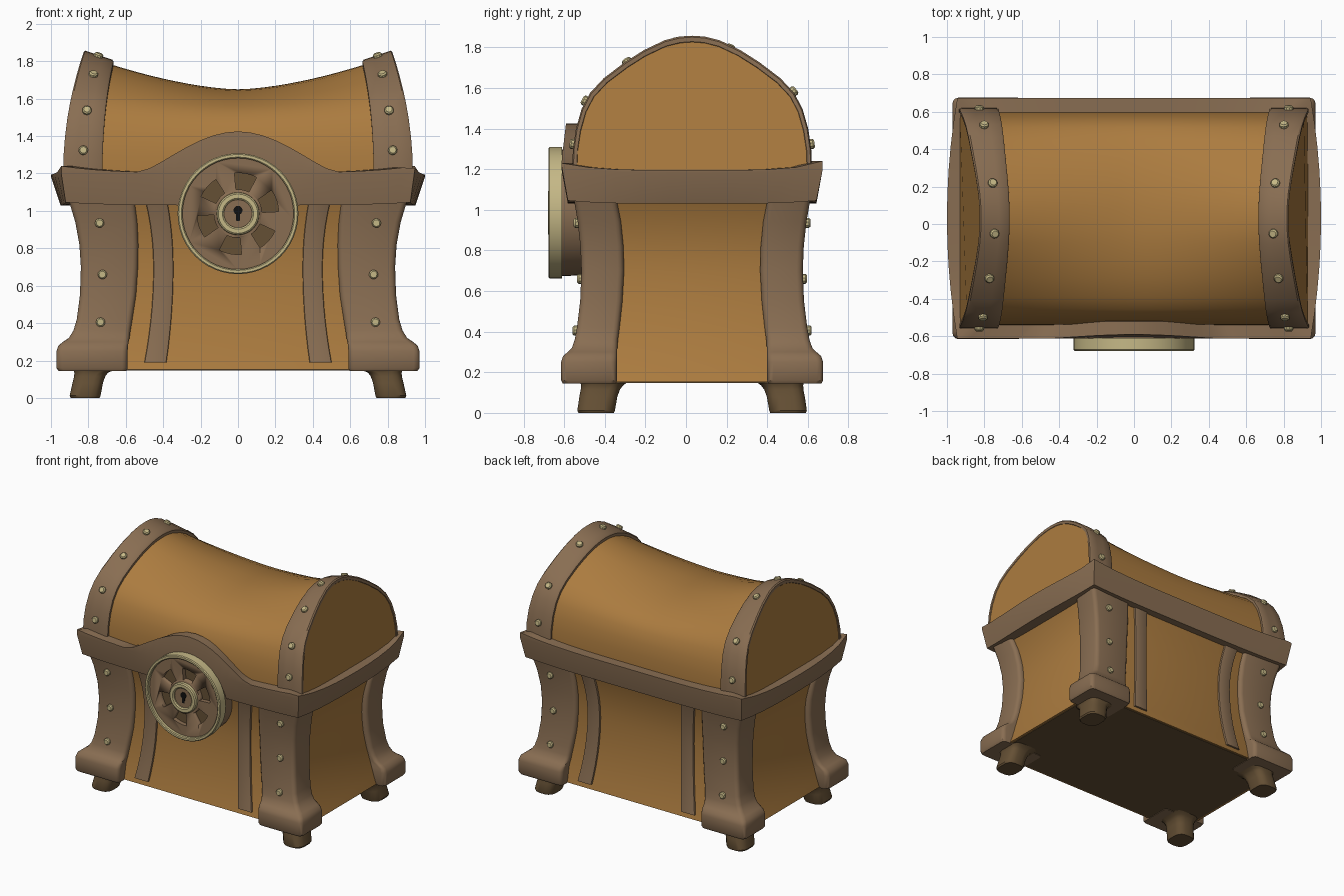
import bpy, bmesh, math
from mathutils import Vector

if "Cube" in bpy.data.objects:
    bpy.data.objects.remove(bpy.data.objects["Cube"])

CY = 0.03  # the chest body sits slightly behind the origin because the lock sticks out


def mat(name, r, g, b):
    m = bpy.data.materials.new(name)
    m.diffuse_color = (r, g, b, 1)
    m.use_nodes = True
    m.node_tree.nodes["Principled BSDF"].inputs["Base Color"].default_value = m.diffuse_color
    return m


WOOD = mat("wood", 0.41, 0.20, 0.05)
TRIM = mat("trim", 0.25, 0.155, 0.085)
DARK = mat("dark_wood", 0.13, 0.08, 0.035)
BRASS = mat("brass", 0.56, 0.48, 0.24)
BLACK = mat("black", 0.005, 0.005, 0.005)


def finish(name, bm, material, angle=35):
    bmesh.ops.recalc_face_normals(bm, faces=bm.faces)
    me = bpy.data.meshes.new(name)
    bm.to_mesh(me)
    bm.free()
    ob = bpy.data.objects.new(name, me)
    bpy.context.collection.objects.link(ob)
    me.materials.append(material)
    bpy.ops.object.select_all(action='DESELECT')
    ob.select_set(True)
    bpy.context.view_layer.objects.active = ob
    bpy.ops.object.shade_smooth_by_angle(angle=math.radians(angle))
    return ob


def skin(bm, rings, caps=True, wrap=False, closed=True):
    """Join rings of points with quads."""
    vs = [[bm.verts.new(p) for p in ring] for ring in rings]
    n = len(vs[0])
    for i in range(len(vs) if wrap else len(vs) - 1):
        a, b = vs[i], vs[(i + 1) % len(vs)]
        for j in range(n if closed else n - 1):
            k = (j + 1) % n
            bm.faces.new((a[j], a[k], b[k], b[j]))
    if caps:
        bm.faces.new(vs[0])
        bm.faces.new(vs[-1])


def rrect(z, x0, x1, y0, y1, r, sx=1, sy=1, seg=3):
    """Rounded rectangle, y measured from the chest centre."""
    pts = []
    for cx, cy, a0 in ((x1 - r, y1 - r, 0), (x0 + r, y1 - r, 90), (x0 + r, y0 + r, 180), (x1 - r, y0 + r, 270)):
        for i in range(seg + 1):
            a = math.radians(a0 + 90 * i / seg)
            pts.append((sx * (cx + r * math.cos(a)), CY + sy * (cy + r * math.sin(a)), z))
    return pts


def corners(name, sections, r, material):
    """Same loft repeated on all four corners."""
    bm = bmesh.new()
    for sx in (-1, 1):
        for sy in (-1, 1):
            skin(bm, [rrect(*s, r, sx, sy) for s in sections])
    return finish(name, bm, material)


def lathe(name, profile, material, seg=48, wrap=False):
    """Revolve (radius, y) points about the lock axis."""
    bm = bmesh.new()
    ang = [2 * math.pi * i / seg for i in range(seg)]
    skin(bm, [[(r * math.cos(a), y, LZ + r * math.sin(a)) for a in ang] for r, y in profile], not wrap, wrap)
    return finish(name, bm, material)


def prism(bm, outline, y0, y1):
    skin(bm, [[(x, y, z) for x, z in outline] for y in (y0, y1)])


# Waisted wooden body
def body_half(z):
    hx = 0.80 + (0.07 * ((z - 0.7) / 0.34) ** 2 if z > 0.7 else 0.10 * ((z - 0.7) / 0.55) ** 2)
    return hx, 0.515 + 0.6 * (hx - 0.8)


bm = bmesh.new()
rings = []
for i in range(15):
    z = 0.152 + 0.94 * i / 14
    hx, hy = body_half(z)
    rings.append(rrect(z, -hx, hx, -hy, hy, 0.02))
skin(bm, rings)
finish("body", bm, WOOD)

# Dark underside board
bm = bmesh.new()
skin(bm, [rrect(z, -0.88, 0.88, -0.56, 0.56, 0.02) for z in (0.148, 0.16)])
finish("bottom_board", bm, DARK)

# Thin upright straps on front and back
bm = bmesh.new()
for sx in (-1, 1):
    for sy in (-1, 1):
        rings = []
        for i in range(13):
            z = 0.19 + 0.88 * i / 12
            hx, hy = body_half(z)
            rings.append(rrect(z, 0.432 * hx, 0.565 * hx, hy - 0.04, hy + 0.015, 0.008, sx, sy, 2))
        skin(bm, rings)
finish("body_straps", bm, TRIM)

# Corner posts with flared bases: z, x inner, x outer, y inner, y outer
corners("corner_posts", [
    (0.145, 0.595, 0.96, 0.375, 0.637), (0.16, 0.59, 0.97, 0.37, 0.645), (0.25, 0.59, 0.97, 0.37, 0.645),
    (0.28, 0.588, 0.96, 0.37, 0.635), (0.30, 0.585, 0.935, 0.37, 0.612), (0.32, 0.58, 0.905, 0.368, 0.592),
    (0.36, 0.575, 0.88, 0.365, 0.578), (0.42, 0.565, 0.862, 0.357, 0.567), (0.55, 0.545, 0.845, 0.343, 0.551),
    (0.70, 0.535, 0.84, 0.335, 0.545), (0.82, 0.533, 0.848, 0.338, 0.55), (0.94, 0.538, 0.87, 0.35, 0.563),
    (1.04, 0.55, 0.90, 0.37, 0.58), (1.08, 0.555, 0.91, 0.375, 0.588)], 0.03, TRIM)

# Splayed stub feet
corners("feet", [
    (0.0, 0.74, 0.895, 0.385, 0.56), (0.012, 0.735, 0.90, 0.38, 0.565), (0.08, 0.722, 0.885, 0.368, 0.555),
    (0.115, 0.71, 0.876, 0.355, 0.548), (0.135, 0.695, 0.875, 0.34, 0.547), (0.15, 0.66, 0.88, 0.32, 0.55)],
    0.055, DARK)

# Rim band around the chest, bowed at the sides and humped over the lock
bm = bmesh.new()


def rim_section(t, side):
    f, q = 1 - t * t, t ** 4
    zt, zb = 1.195 + 0.035 * q, 1.03 + 0.015 * q
    if side in (0, 2):                       # front and back runs
        s = -1 if side == 0 else 1
        x = t * 0.945 * -s
        zt += 0.01
        if side == 0:
            k = (max(0, 0.53 - abs(x)) / 0.53) ** 0.75
            zt += 0.22 * k * k * (3 - 2 * k)
        return [(x * 0.975, CY + s * 0.612, zb), (x, CY + s * 0.643, min(zt, 1.2)), (x, CY + s * (0.643 - 0.12 * max(0, zt - 1.24)), zt),
                (x * 0.9, CY + s * 0.55, zt), (x * 0.9, CY + s * 0.54, zb)]
    s = 1 if side == 1 else -1               # left and right runs
    y, b = t * s, 0.055 * f
    return [(s * (0.921 + 0.5 * b), CY + y * 0.612, zb), (s * (0.945 + b), CY + y * 0.643, zt - 0.012), (s * (0.945 + b), CY + y * 0.643, zt),
            (s * 0.85, CY + y * 0.55, zt), (s * 0.85, CY + y * 0.54, zb)]


rings = []
for side, n in ((0, 28), (1, 10), (2, 28), (3, 10)):
    rings += [rim_section(-1 + 2 * i / n, side) for i in range(n)]
skin(bm, rings, caps=False, wrap=True)
finish("rim_band", bm, TRIM)

# Lid: arched section (half depth, relative height), ridge sagging towards the middle
HALF = [(.57, -.1), (.57, 0), (.566, .15), (.552, .30), (.525, .45), (.485, .57), (.42, .68), (.32, .80),
        (.23, .89), (.13, .965), (.06, .993)]
SEC = [(-y, h) for y, h in HALF] + [(0, 1)] + HALF[::-1]


def sec(t):
    i = min(int(t), len(SEC) - 2)
    f = t - i
    return [SEC[i][k] * (1 - f) + SEC[i + 1][k] * f for k in (0, 1)]


def x_end(h):
    return 0.935 - 0.11 * max(h, 0) ** 2


def x_in(h):
    return 0.725 - 0.06 * max(h, 0) ** 2


def lid_pt(t, x, off=0.0):
    y, h = sec(t)
    sag = 0.18 * (1 - min(1, abs(x) / 0.82) ** 1.6) * max(h, 0) ** 2.5
    return Vector((x, CY + y * (1 + off * 1.3), 1.2 + h * (0.63 + off) - sag))


TS = range(len(SEC))
bm = bmesh.new()
skin(bm, [[lid_pt(t, -u * (x_end(SEC[t][1]) - 0.004)) for t in TS] for u in [i / 12 - 1 for i in range(25)]])
finish("lid", bm, WOOD)

# Lid end bands
bm = bmesh.new()
for s in (-1, 1):
    rings = []
    for f, off in ((0, -0.02), (0, 0.02), (0.05, 0.028), (0.35, 0.028), (0.65, 0.028), (0.95, 0.028), (1, 0.02), (1, -0.002), (0.85, -0.02)):
        rings.append([lid_pt(t, s * (x_in(SEC[t][1]) * (1 - f) + x_end(SEC[t][1]) * f), off) for t in TS])
    skin(bm, rings, caps=False, wrap=True, closed=False)
finish("lid_bands", bm, TRIM)

# Rivets on the lid bands and corner posts
bm = bmesh.new()


def rivet(p, n):
    n = n.normalized()
    u = n.orthogonal().normalized()
    v = n.cross(u)
    skin(bm, [[p + n * d + (u * math.cos(a) + v * math.sin(a)) * r for a in [i * math.pi / 5 for i in range(10)]]
              for r, d in ((0.025, -0.015), (0.025, 0.012), (0.018, 0.02))])


for s in (-1, 1):
    for t in (2.25, 4.5, 7.15, 9.75, 13.5, 16.9, 19.75):
        h = sec(t)[1]
        x = s * (x_in(h) + x_end(h)) / 2
        p = lid_pt(t, x, 0.028)
        n = (lid_pt(t, x + 0.01) - lid_pt(t, x - 0.01)).cross(lid_pt(t + 0.3, x) - lid_pt(t - 0.3, x))
        rivet(p, n if n.z > 0 else -n)
    for sy in (-1, 1):
        for x, y, z in ((0.74, 0.563, 0.935), (0.725, 0.546, 0.66), (0.735, 0.569, 0.405)):
            rivet(Vector((s * x, CY + sy * y, z)), Vector((0, sy, 0)))
finish("rivets", bm, BRASS)

# Round lock: drum with six pockets, brass ring, hub and keyhole
LZ = 0.985
drum = lathe("lock_drum", [(0.305, -0.46), (0.312, -0.615), (0.302, -0.615), (0.302, -0.652)], TRIM)
bm = bmesh.new()
for k in range(6):
    arc = [math.radians(19 + 60 * k + d) for d in (-16, -8, 0, 8, 16)]
    out = [(0.218 * math.cos(a), LZ + 0.218 * math.sin(a)) for a in arc]
    out += [(0.13 * math.cos(a), LZ + 0.13 * math.sin(a)) for a in arc[::-1]]
    prism(bm, out, -0.72, -0.615)
cutter = finish("pocket_cutter", bm, DARK)
cutter.hide_render = True
cutter.hide_set(True)
mod = drum.modifiers.new("pockets", 'BOOLEAN')
mod.operation = 'DIFFERENCE'
mod.solver = 'EXACT'
mod.object = cutter
lathe("lock_pocket_floor", [(0.228, -0.60), (0.228, -0.618)], DARK)
lathe("lock_ring", [(0.297, -0.61), (0.323, -0.61), (0.323, -0.672), (0.317, -0.678), (0.303, -0.678), (0.297, -0.672)],
      BRASS, wrap=True)
lathe("lock_hub_ring", [(0.075, -0.64), (0.115, -0.64), (0.113, -0.673), (0.105, -0.68), (0.083, -0.68), (0.075, -0.673)],
      BRASS, 32, wrap=True)
lathe("lock_hub_plate", [(0.08, -0.63), (0.08, -0.664)], TRIM, 32)
bm = bmesh.new()
arc = [math.radians(-60 + 300 * i / 14) for i in range(15)]
prism(bm, [(0.024 * math.cos(a), 1.003 + 0.024 * math.sin(a)) for a in arc] + [(-0.009, 0.945), (0.009, 0.945)],
      -0.65, -0.668)
finish("keyhole", bm, BLACK)
